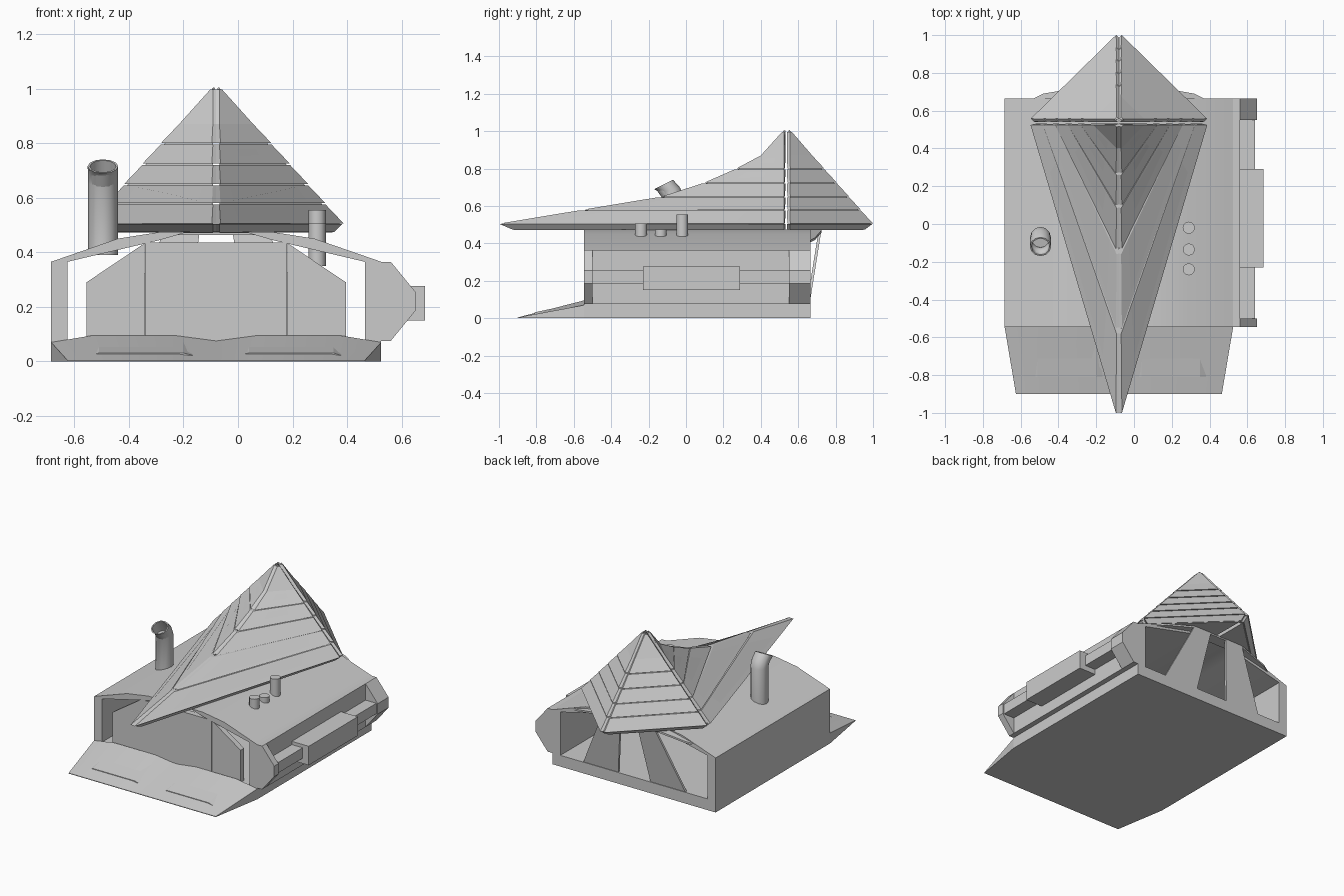
import bpy, bmesh, math
from mathutils import Vector

if "Cube" in bpy.data.objects:
    bpy.data.objects.remove(bpy.data.objects["Cube"])

C = -0.08  # symmetry axis of the house


def finish(name, bm, smooth=False):
    bmesh.ops.recalc_face_normals(bm, faces=bm.faces)
    me = bpy.data.meshes.new(name)
    bm.to_mesh(me)
    bm.free()
    ob = bpy.data.objects.new(name, me)
    bpy.context.collection.objects.link(ob)
    if smooth:
        bpy.context.view_layer.objects.active = ob
        ob.select_set(True)
        bpy.ops.object.shade_smooth_by_angle(angle=math.radians(40))
        ob.select_set(False)
    return ob


def loft(name, loops, caps=True, wrap=False, smooth=False):
    """Skin a series of closed loops with equal point counts."""
    bm = bmesh.new()
    rows = [[bm.verts.new(p) for p in lp] for lp in loops]
    n = len(rows[0])
    pairs = list(zip(rows, rows[1:])) + ([(rows[-1], rows[0])] if wrap else [])
    for a, b in pairs:
        for i in range(n):
            j = (i + 1) % n
            bm.faces.new((a[i], a[j], b[j], b[i]))
    if caps and not wrap:
        bm.faces.new(rows[0][::-1])
        bm.faces.new(rows[-1])
    return finish(name, bm, smooth)


def prism_y(name, xz, y0, y1):
    return loft(name, [[(x, y, z) for x, z in xz] for y in (y0, y1)])


def box(name, x0, x1, y0, y1, z0, z1):
    return prism_y(name, [(x0, z0), (x1, z0), (x1, z1), (x0, z1)], y0, y1)


def mirrored(half):
    return [(C + u, z) for u, z in half] + [(C - u, z) for u, z in reversed(half)]


def circle(c, r, tilt=0, n=12):
    """Ring around c, tipped toward -y by tilt."""
    return [(c[0] + r * math.cos(a), c[1] + r * math.sin(a) * math.cos(tilt),
             c[2] + r * math.sin(a) * math.sin(tilt))
            for a in (2 * math.pi * i / n for i in range(n))]


# Body shell: open tube front to back
outer = mirrored([(.605, 0), (.605, .365), (.36, .45), (.2, .475)])
inner = mirrored([(.545, .075), (.545, .365), (.205, .445), (.12, .47)])
Y0, Y1 = -.545, .665
loft("body_shell", [[(x, y, z) for x, z in prof] for prof, y in
                    ((outer, Y0), (outer, Y1), (inner, Y1), (inner, Y0))],
     wrap=True, smooth=True)

# Front screen in three panels
prism_y("front_screen_center", mirrored([(.26, .075), (.26, .435)]), -.54, -.5)
for s, side in ((-1, "left"), (1, "right")):
    prism_y("front_screen_" + side, [(C + s * u, z) for u, z in
            ((.262, .075), (.475, .075), (.475, .29), (.262, .433))], -.537, -.5)

# Front ramp with two low humps
us = [-1, -.75, -.25, 0, .25, .75, 1]
hz = [.07, .095, .095, .075, .095, .095, .07]
front = [(C + .545 * u, -.9, .004) for u in us]
back = [(C + .605 * u, Y0, z) for u, z in zip(us, hz)]
loft("front_ramp", [front + [(x, y, 0) for x, y, z in reversed(front)],
                    back + [(x, y, 0) for x, y, z in reversed(back)]], smooth=True)
for s, side in ((-1, "left"), (1, "right")):
    loft("ramp_lip_" + side, [
        [(C + s * u, -.81, z) for u, z in ((.07, .018), (.47, .018), (.43, .031), (.12, .031))],
        [(C + s * u, -.62, z) for u, z in ((.07, .05), (.47, .05), (.43, .072), (.12, .072))]])

# Side bay: end caps, recessed wall, bar and box
cap = [(.5, .075), (.56, .075), (.65, .185), (.65, .255), (.56, .365), (.5, .365)]
prism_y("bay_cap_front", cap, Y0, -.5)
prism_y("bay_cap_back", cap, .55, Y1)
box("bay_wall", .5, .56, -.5, .55, .075, .365)
box("bay_bar", .555, .64, -.5, .55, .185, .255)
box("bay_box", .56, .685, -.23, .29, .15, .277)

# Rear hood and leaning struts below the roof
hood = [(.46, .66, .415), (.4, .69, .43), (.2, .725, .47)]
ring = [(C + u, y, z) for u, y, z in hood] + [(C - u, y, z) for u, y, z in reversed(hood)]
ring = [(C + .46, .64, .42)] + ring + [(C - .46, .64, .42)]
bm = bmesh.new()
for i in range(1, 6):
    if i == 3:
        continue
tops = [[(C + s * u, y, z) for u, y, z in hood + [(.2, .64, .475), (.46, .64, .415)]] for s in (-1, 1)]
bm.free()
for side, t in zip(("left", "right"), tops):
    loft("rear_hood_" + side, [t, [(x, y, z - .012) for x, y, z in t]])
box("rear_hood_center", C - .2, C + .2, .64, .722, .464, .476)
for s, side in ((-1, "left"), (1, "right")):
    strut = [(C + s * .12, .66, .07), (C + s * .38, .66, .07),
             (C + s * .19, .725, .476), (C + s * .06, .725, .476)]
    loft("rear_strut_" + side, [strut, [(x, y - .015, z) for x, y, z in strut]])

# Planked roof: four sloping quarters
levels = [.475, .505, .58, .65, .725, .8, .87, 1.005]
ridge_front = [-.93, -1, -.55, -.13, .1, .27, .4, .53]
apex_y = {"front": .525, "back": .555}


def roof_quarter(part, s):
    ridge, corner, base = [], [], []
    for z, yf in zip(levels, ridge_front):
        t = max(0, (z - .505) / .5)
        w = .45 * (1 - t) + .002
        if z < .5:
            w -= .03
        yb = apex_y[part]
        yr = yf if part == "front" else yb + .443 * (1 - t) - (.04 if z < .5 else 0)
        yr = min(yr, yb - .003) if part == "front" else max(yr, yb + .003)
        ridge.append(Vector((C + s * .012, yr, z)))
        corner.append(Vector((C + s * (.012 + w), yb, z)))
        base.append(Vector((C + s * .012, yb, z)))
    label = part + ("_left" if s < 0 else "_right")
    d = .012 if part == "front" else -.012
    shift = Vector((-s * .006, d, -.002))
    # solid core under the planks
    loft("roof_core_" + label, [[r + Vector((0, d * .8, -.003)), c + Vector((-s * .009, 0, -.003)), b]
                                for r, c, b in zip(ridge, corner, base)])
    out = Vector((s, -.3 if part == "front" else 1, 0)).normalized()
    for i in range(len(levels) - 1):
        lo, hi = 0.0, (0.0 if i == 5 else .07)
        a, b = ridge[i], corner[i]
        c, e = corner[i + 1].lerp(b, hi), ridge[i + 1].lerp(a, hi)
        lip = out * (0.004 if 1 <= i < 6 else 0)
        quad = [a + lip, b + lip, c, e]
        loft("roof_plank_%s_%d" % (label, i), [quad, [p - out * .022 for p in quad]])


for part in ("front", "back"):
    for s in (-1, 1):
        roof_quarter(part, s)

# Chimney with bent hollow top
cx, cy = -.495, -.07
t = math.radians(27)
loft("chimney", [circle((cx, cy, .39), .055), circle((cx, cy, .65), .055),
                 circle((cx, cy - .015, .685), .055, t / 2),
                 circle((cx, cy - .05, .715), .056, t),
                 circle((cx, cy - .05, .715), .048, t),
                 circle((cx, cy - .01, .65), .046, t / 2)], smooth=True)

# Three short vent pipes
for i, (y, z) in enumerate(((-.24, .505), (-.135, .475), (-.02, .555))):
    loft("vent_pipe_%d" % i, [circle((.29, y, .35), .032), circle((.29, y, z), .032)], smooth=True)
